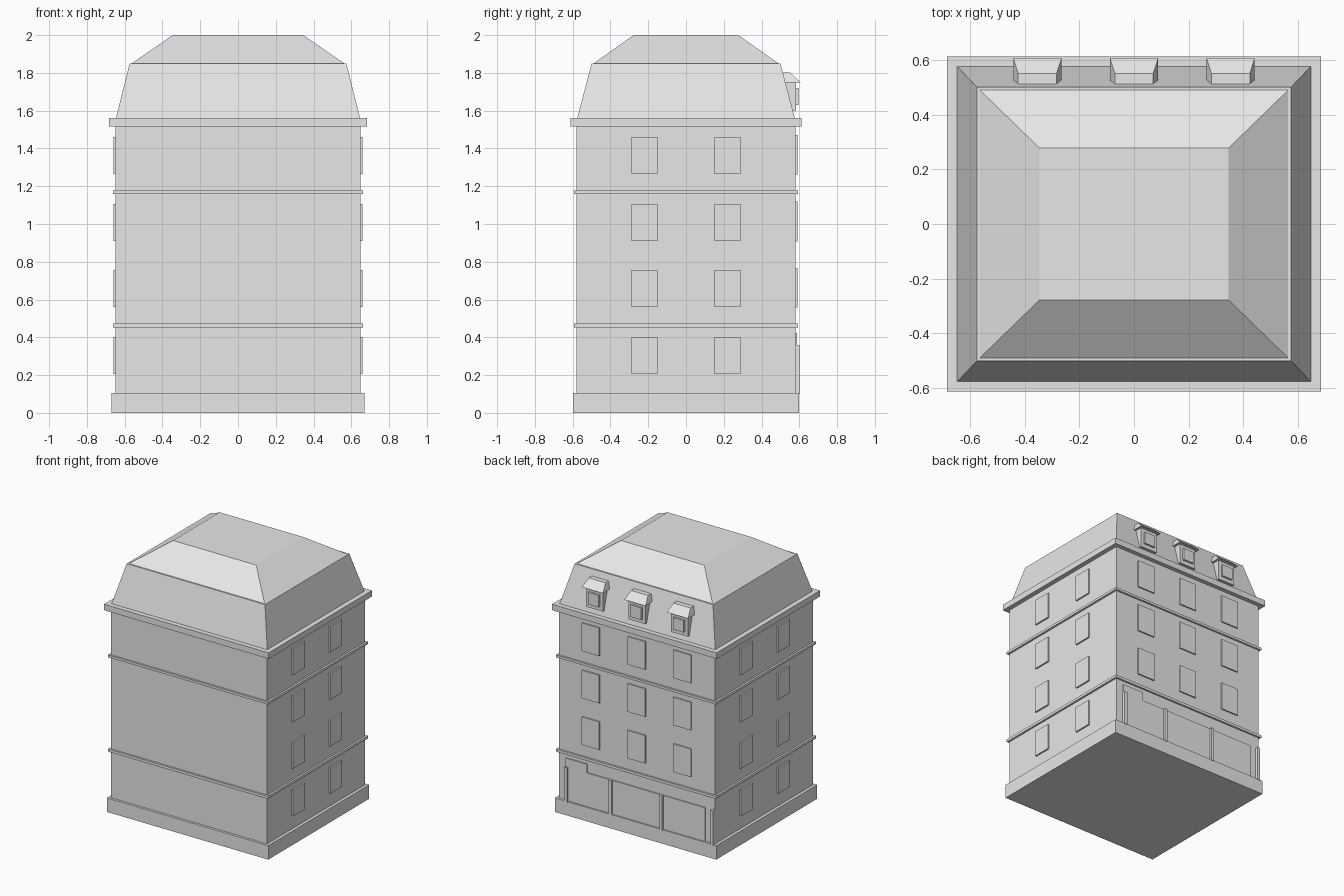
import bpy
import bmesh

cube = bpy.data.objects.get("Cube")
if cube:
    bpy.data.objects.remove(cube, do_unlink=True)

stone = bpy.data.materials.new("pale_grey")
stone.use_nodes = True
grey = (0.8, 0.8, 0.8, 1)
stone.diffuse_color = grey
stone.node_tree.nodes["Principled BSDF"].inputs["Base Color"].default_value = grey


def frustum(name, low, high, z0, z1):
    """Closed block between two rectangles given as (x0, x1, y0, y1)."""
    bm = bmesh.new()
    rings = []
    for (x0, x1, y0, y1), z in ((low, z0), (high, z1)):
        corners = ((x0, y0), (x1, y0), (x1, y1), (x0, y1))
        rings.append([bm.verts.new((x, y, z)) for x, y in corners])
    bottom, top = rings
    bm.faces.new(bottom[::-1])
    bm.faces.new(top)
    for i in range(4):
        j = (i + 1) % 4
        bm.faces.new((bottom[i], bottom[j], top[j], top[i]))
    mesh = bpy.data.meshes.new(name)
    bm.to_mesh(mesh)
    bm.free()
    mesh.materials.append(stone)
    obj = bpy.data.objects.new(name, mesh)
    bpy.context.collection.objects.link(obj)
    return obj


def box(name, x0, x1, y0, y1, z0, z1):
    return frustum(name, (x0, x1, y0, y1), (x0, x1, y0, y1), z0, z1)


def tier(name, hx, hy, z0, z1, top=None):
    """Storey-wide block centred on the building, optionally tapered."""
    tx, ty = top or (hx, hy)
    return frustum(name, (-hx, hx, -hy, hy), (-tx, tx, -ty, ty), z0, z1)


# Main masses and mouldings
tier("plinth", 0.67, 0.598, 0, 0.105)
tier("walls", 0.648, 0.58, 0.105, 1.515)
tier("lower_band", 0.663, 0.594, 0.452, 0.472)
tier("upper_band", 0.663, 0.594, 1.16, 1.178)
tier("cornice", 0.683, 0.6125, 1.515, 1.56)
tier("steep_roof", 0.646, 0.576, 1.56, 1.85, (0.574, 0.5))
tier("hip_roof", 0.563, 0.489, 1.85, 2.0, (0.345, 0.277))

# Side windows on all four floors
for z in (0.303, 0.658, 1.008, 1.363):
    for side in (-1, 1):
        for y in (-0.22, 0.22):
            xs = sorted((side * 0.63, side * 0.66))
            box("side_window", *xs, y - 0.069, y + 0.069, z - 0.098, z + 0.098)

# Rear windows on the three upper floors
for z in (0.663, 1.013, 1.367):
    for x in (-0.38, 0, 0.38):
        box("rear_window", x - 0.073, x + 0.073, 0.56, 0.59, z - 0.105, z + 0.105)

# Ground floor shopfront with taller door and posts
box("shopfront", -0.57, 0.587, 0.56, 0.588, 0.1, 0.358)
box("shop_door", 0.41, 0.587, 0.56, 0.588, 0.1, 0.422)
for x in (0.578, 0.21, -0.212, -0.635):
    box("shop_post", x - 0.012, x + 0.012, 0.56, 0.602, 0.1, 0.36)

# Dormers along the rear roof slope
for x in (-0.353, 0, 0.353):
    box("dormer_body", x - 0.07, x + 0.07, 0.46, 0.582, 1.6, 1.75)
    box("dormer_window", x - 0.045, x + 0.045, 0.56, 0.596, 1.63, 1.72)
    frustum("dormer_roof", (x - 0.088, x + 0.088, 0.46, 0.606),
            (x - 0.07, x + 0.07, 0.46, 0.55), 1.75, 1.803)
